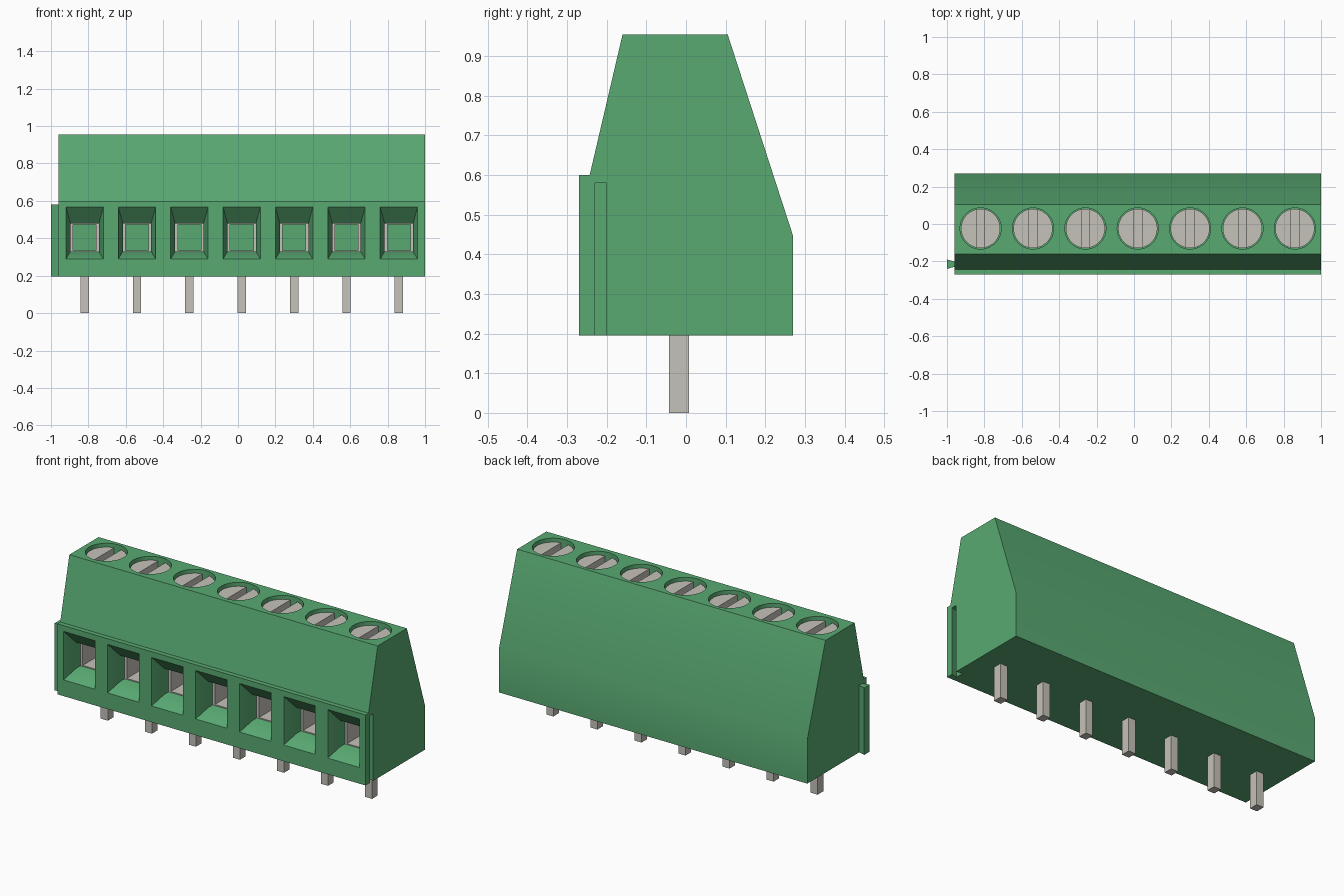
import bpy, bmesh
from math import cos, sin, tau

cube = bpy.data.objects.get("Cube")
if cube:
    bpy.data.objects.remove(cube, do_unlink=True)

COUNT, PITCH, MID = 7, 0.28, 0.02
BASE, TOP, RIGHT, LEFT = 0.195, 0.955, -0.96, 1.0
SCREW_Y = -0.024
centres = [MID + (i - COUNT // 2) * PITCH for i in range(COUNT)]


def material(name, colour):
    m = bpy.data.materials.new(name)
    m.use_nodes = True
    m.diffuse_color = colour
    bsdf = m.node_tree.nodes["Principled BSDF"]
    bsdf.inputs["Base Color"].default_value = colour
    bsdf.inputs["Roughness"].default_value = 0.6
    return m


green = material("green plastic", (0.10, 0.40, 0.17, 1))
metal = material("dull metal", (0.56, 0.54, 0.48, 1))


def loft(bm, rings):
    """Closed solid through matching rings of points."""
    rows = [[bm.verts.new(p) for p in ring] for ring in rings]
    n = len(rows[0])
    for a, b in zip(rows, rows[1:]):
        for i in range(n):
            j = (i + 1) % n
            bm.faces.new((a[i], a[j], b[j], b[i]))
    bm.faces.new(rows[0][::-1])
    bm.faces.new(rows[-1])


def box(bm, x0, x1, y0, y1, z0, z1):
    loft(bm, [[(x0, y0, z), (x1, y0, z), (x1, y1, z), (x0, y1, z)] for z in (z0, z1)])


def cylinder(bm, x, y, r, z0, z1, sides=40):
    loft(bm, [[(x + r * cos(tau * i / sides), y + r * sin(tau * i / sides), z)
               for i in range(sides)] for z in (z0, z1)])


def finish(name, bm, mat):
    bmesh.ops.recalc_face_normals(bm, faces=bm.faces[:])
    mesh = bpy.data.meshes.new(name)
    bm.to_mesh(mesh)
    bm.free()
    mesh.materials.append(mat)
    obj = bpy.data.objects.new(name, mesh)
    bpy.context.collection.objects.link(obj)
    return obj


def cut(obj, cutter):
    """Subtract the cutter, bake the result and drop the cutter."""
    mod = obj.modifiers.new("cut", "BOOLEAN")
    mod.operation, mod.solver, mod.object = "DIFFERENCE", "EXACT", cutter
    graph = bpy.context.evaluated_depsgraph_get()
    baked = bpy.data.meshes.new_from_object(obj.evaluated_get(graph))
    obj.modifiers.clear()
    obj.data = baked
    bpy.data.objects.remove(cutter, do_unlink=True)


def smooth(obj):
    bpy.ops.object.select_all(action="DESELECT")
    obj.select_set(True)
    bpy.context.view_layer.objects.active = obj
    bpy.ops.object.shade_smooth_by_angle(angle=0.6)


# Housing: side profile extruded along x
profile = [(-0.27, BASE), (0.27, BASE), (0.27, 0.447), (0.105, TOP),
           (-0.16, TOP), (-0.243, 0.60), (-0.27, 0.60)]
bm = bmesh.new()
loft(bm, [[(x, y, z) for y, z in profile] for x in (RIGHT, LEFT)])
housing = finish("housing", bm, green)

# Cutter: flared wire entries, screw wells and the dovetail groove
bm = bmesh.new()
for c in centres:
    entry = [(-0.28, 0.103, 0.283, 0.578), (-0.19, 0.076, 0.33, 0.48), (0.10, 0.076, 0.33, 0.48)]
    loft(bm, [[(c - w, y, lo), (c + w, y, lo), (c + w, y, hi), (c - w, y, hi)]
              for y, w, lo, hi in entry])
    cylinder(bm, c, SCREW_Y, 0.11, 0.80, TOP + 0.05)
loft(bm, [[(LEFT + 0.01, -0.227, z), (LEFT + 0.01, -0.203, z),
           (LEFT - 0.037, -0.19, z), (LEFT - 0.037, -0.24, z)] for z in (BASE - 0.05, 0.58)])
cut(housing, finish("cutter", bm, green))
smooth(housing)

# Dovetail rail on the opposite end
bm = bmesh.new()
loft(bm, [[(RIGHT + 0.005, -0.228, z), (RIGHT + 0.005, -0.202, z),
           (-1.0, -0.19, z), (-1.0, -0.24, z)] for z in (BASE, 0.58)])
finish("dovetail_rail", bm, green)

# Slotted screw, shared by every position
bm = bmesh.new()
cylinder(bm, 0, 0, 0.105, 0.79, TOP - 0.02)
screw = finish("screw_1", bm, metal)
bm = bmesh.new()
box(bm, -0.022, 0.022, -0.2, 0.2, TOP - 0.07, TOP + 0.1)
cut(screw, finish("cutter", bm, metal))
smooth(screw)

# Wire clamp: open rectangular sleeve inside each entry
bm = bmesh.new()
for sx in (-1, 1):
    box(bm, *sorted((sx * 0.062, sx * 0.078)), -0.15, 0.095, 0.328, 0.482)
box(bm, -0.062, 0.062, -0.15, 0.095, 0.328, 0.336)
box(bm, -0.062, 0.062, -0.15, 0.095, 0.474, 0.482)
clamp = finish("clamp_1", bm, metal)

# Solder pin
bm = bmesh.new()
box(bm, -0.0225, 0.0225, -0.043, 0.008, 0, BASE + 0.02)
pin = finish("pin_1", bm, metal)

# Repeat the metal parts along the row
for part, y in ((screw, SCREW_Y), (clamp, 0), (pin, 0)):
    part.location = (centres[0], y, 0)
    for i, c in enumerate(centres[1:], 2):
        copy = part.copy()
        copy.name = part.name.replace("_1", f"_{i}")
        copy.location.x = c
        bpy.context.collection.objects.link(copy)
